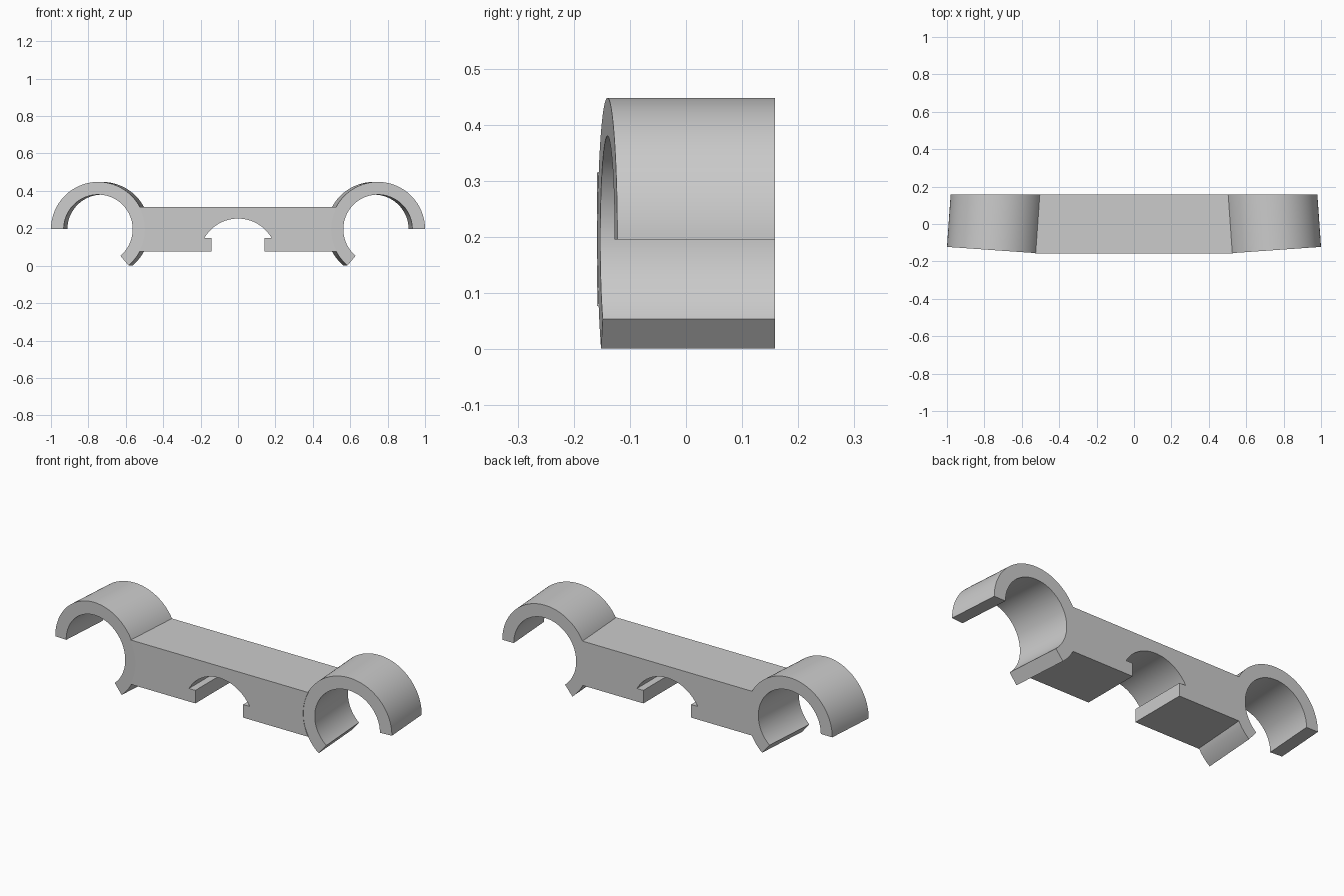
import bpy, bmesh
from math import sin, cos, radians, asin
from mathutils import Matrix

if "Cube" in bpy.data.objects:
    bpy.data.objects.remove(bpy.data.objects["Cube"])

R_OUT, R_IN = 0.253, 0.185      # clip radii
CX, CY, CZ = 0.7476, -0.14, 0.195
TILT = radians(4)
Y0, Y1 = -0.159, 0.159


def arc(cx, cz, r, a0, a1, n):
    return [(cx + r * cos(radians(a0 + (a1 - a0) * i / n)),
             cz + r * sin(radians(a0 + (a1 - a0) * i / n))) for i in range(n + 1)]


def extrude(name, profile, y0, y1, matrix=Matrix()):
    """Prism from an (x, z) profile, swept along y."""
    bm = bmesh.new()
    face = bm.faces.new([bm.verts.new((x, y0, z)) for x, z in profile])
    res = bmesh.ops.extrude_face_region(bm, geom=[face])
    verts = [v for v in res["geom"] if isinstance(v, bmesh.types.BMVert)]
    bmesh.ops.translate(bm, verts=verts, vec=(0, y1 - y0, 0))
    bm.transform(matrix)
    bmesh.ops.recalc_face_normals(bm, faces=bm.faces)
    mesh = bpy.data.meshes.new(name)
    bm.to_mesh(mesh)
    bm.free()
    obj = bpy.data.objects.new(name, mesh)
    bpy.context.collection.objects.link(obj)
    return obj


def boolean(target, other, operation):
    mod = target.modifiers.new(operation.lower(), 'BOOLEAN')
    mod.operation, mod.object, mod.solver = operation, other, 'EXACT'
    bpy.context.view_layer.objects.active = target
    bpy.ops.object.modifier_apply(modifier=mod.name)
    bpy.data.objects.remove(other)


# Crossbar with the stepped arched notch underneath
notch_r, notch_z = 0.207, 0.045
a = 180 - asin((0.147 - notch_z) / notch_r) * 180 / 3.14159265
bar = [(-0.72, 0.077), (-0.142, 0.077), (-0.142, 0.147)]
bar += arc(0, notch_z, notch_r, a, 180 - a, 40)
bar += [(0.142, 0.147), (0.142, 0.077), (0.72, 0.077), (0.72, 0.315), (-0.72, 0.315)]
bracket = extrude("clip_bracket", bar, Y0, 0.25)

# Open clips at both ends, slightly toed in
for side in (-1, 1):
    place = Matrix.Translation((side * CX, CY, CZ)) @ Matrix.Rotation(side * TILT, 4, 'Z')
    bore = extrude("bore_cutter", arc(0, 0, R_OUT - 0.003, 0, 357, 119), -0.3, 0.6, place)
    boolean(bracket, bore, 'DIFFERENCE')
    ring = arc(0, 0, R_OUT, -50, 180, 76) + arc(0, 0, R_IN, 180, -50, 76)
    if side > 0:
        ring = [(-x, z) for x, z in ring]
    clip = extrude("clip", ring, 0, 0.4, place)
    boolean(bracket, clip, 'UNION')

# Trim everything flush at the back
trim = extrude("back_cutter", [(-1.5, -0.5), (1.5, -0.5), (1.5, 1), (-1.5, 1)], Y1, 1)
boolean(bracket, trim, 'DIFFERENCE')

bracket.select_set(True)
bpy.context.view_layer.objects.active = bracket
bpy.ops.object.shade_smooth_by_angle(angle=radians(25))
